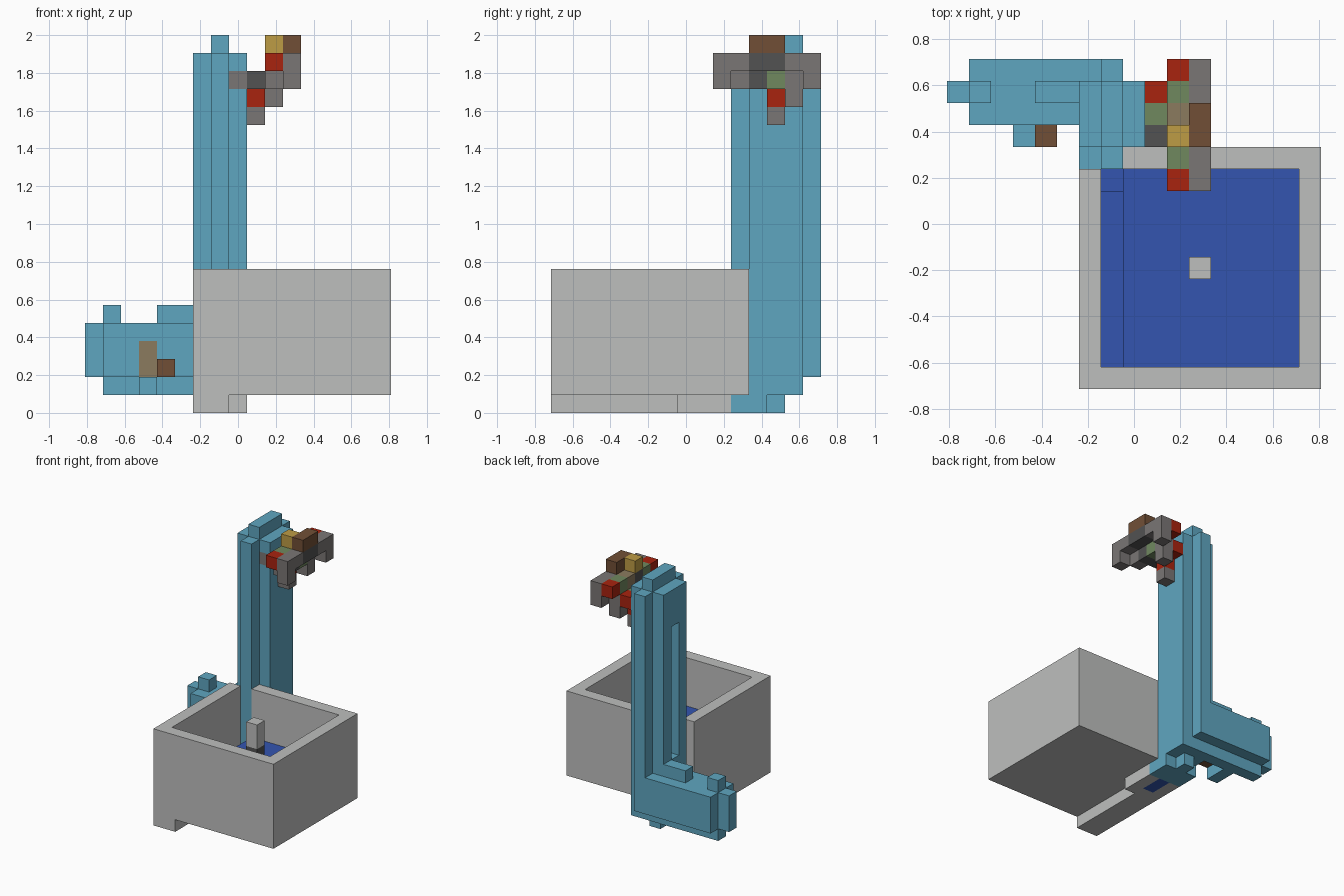
import bpy, bmesh

if "Cube" in bpy.data.objects:
    bpy.data.objects.remove(bpy.data.objects["Cube"], do_unlink=True)

U = 2 / 21                      # edge of one block
PALETTE = {
    "teal": "5fa6c0", "light_grey": "bebfbe", "blue": "3355b0", "brown": "714f36",
    "red": "a9230f", "gold": "bd9c45", "green": "70885f", "dark_grey": "525252",
    "warm_grey": "7a7675", "tan": "8b7b5f"}


def linear(code):
    vals = [int(code[i:i + 2], 16) / 255 for i in (0, 2, 4)]
    return [((v + 0.055) / 1.055) ** 2.4 if v > 0.04 else v / 12.92 for v in vals] + [1]


MATS = {}
for name, code in PALETTE.items():
    m = bpy.data.materials.new(name)
    m.use_nodes = True
    m.diffuse_color = linear(code)
    m.node_tree.nodes["Principled BSDF"].inputs["Base Color"].default_value = linear(code)
    MATS[name] = m

cells = {}                      # block position -> (part, colour)


def fill(part, colour, x, y, z):
    """Fill a range of blocks; each axis is (start, end)."""
    for i in range(*x):
        for j in range(*y):
            for k in range(*z):
                cells[i, j, k] = (part, colour)


def carve(x, y, z):
    for i in range(*x):
        for j in range(*y):
            for k in range(*z):
                cells.pop((i, j, k), None)


def dot(part, colour, x, y, z):
    fill(part, colour, (x, x + 1), (y, y + 1), (z, z + 1))


# open tank with a foot
fill("tank", "light_grey", (6, 17), (0, 11), (1, 8))
carve((7, 16), (1, 10), (2, 8))
carve((6, 7), (10, 11), (1, 8))
fill("tank", "light_grey", (6, 8), (0, 10), (0, 1))
fill("tank", "light_grey", (8, 9), (7, 10), (0, 1))

# water, with a lower channel and a drain
fill("water", "blue", (8, 16), (1, 10), (2, 4))
fill("water", "blue", (7, 8), (1, 9), (2, 3))
fill("water", "blue", (7, 8), (8, 10), (0, 2))

# post in the water
fill("post", "dark_grey", (11, 12), (5, 6), (4, 6))
fill("post", "light_grey", (11, 12), (5, 6), (6, 8))

# tall neck with stepped corners and a side slot
fill("neck", "teal", (6, 7), (11, 14), (1, 20))
fill("neck", "teal", (7, 8), (10, 15), (2, 20))
fill("neck", "teal", (8, 9), (11, 14), (1, 20))
fill("neck", "teal", (7, 8), (11, 14), (20, 21))
fill("neck", "teal", (7, 8), (10, 14), (0, 2))
carve((7, 8), (13, 14), (0, 1))
fill("neck", "teal", (6, 9), (10, 12), (0, 1))
carve((6, 7), (12, 13), (6, 17))
dot("neck", "warm_grey", 8, 11, 18)

# low body reaching to the side
fill("body", "teal", (1, 7), (12, 15), (2, 5))
fill("body", "teal", (1, 6), (13, 14), (1, 2))
fill("body", "teal", (0, 1), (13, 14), (2, 5))
fill("body", "teal", (4, 6), (13, 14), (5, 6))
dot("body", "teal", 1, 13, 5)
fill("body", "teal", (3, 4), (11, 13), (1, 2))
fill("body", "tan", (3, 4), (12, 13), (2, 4))
dot("body", "brown", 4, 11, 2)

# head: outer bar and brow
fill("head", "warm_grey", (11, 12), (9, 15), (19, 20))
fill("head", "dark_grey", (11, 12), (11, 13), (19, 20))
fill("head", "brown", (11, 12), (11, 13), (20, 21))
for y in (9, 14):
    dot("head", "warm_grey", 11, y, 18)

# head: middle row
for y, colour in enumerate(["red", "green", "dark_grey", "tan", "green", "red"], 9):
    dot("head", colour, 10, y, 19)
for y, colour in enumerate(["warm_grey", "dark_grey", "green", "warm_grey"], 10):
    dot("head", colour, 10, y, 18)
dot("head", "gold", 10, 11, 20)
dot("head", "warm_grey", 10, 13, 17)

# head: inner row and chin
for y, colour in enumerate(["dark_grey", "green", "red"], 11):
    dot("head", colour, 9, y, 18)
dot("head", "red", 9, 12, 17)
dot("head", "warm_grey", 9, 12, 16)


def build(part):
    """Make one object from the exposed faces of a part's blocks."""
    bm = bmesh.new()
    names = list(PALETTE)
    used = sorted({c for p, c in cells.values() if p == part}, key=names.index)
    corners = ((0, 0), (1, 0), (1, 1), (0, 1))
    for pos, (owner, colour) in cells.items():
        if owner != part:
            continue
        for axis in range(3):
            for side in (0, 1):
                near = list(pos)
                near[axis] += 2 * side - 1
                if tuple(near) in cells:
                    continue
                verts = []
                for a, b in corners if side else corners[::-1]:
                    p = list(pos)
                    p[axis] += side
                    p[(axis + 1) % 3] += a
                    p[(axis + 2) % 3] += b
                    verts.append(bm.verts.new(
                        ((p[0] - 8.5) * U, (p[1] - 7.5) * U, p[2] * U)))
                bm.faces.new(verts).material_index = used.index(colour)
    bmesh.ops.remove_doubles(bm, verts=bm.verts, dist=U / 100)
    bmesh.ops.dissolve_limit(bm, angle_limit=0.01, verts=bm.verts, edges=bm.edges,
                             delimit={'MATERIAL'})
    mesh = bpy.data.meshes.new(part)
    bm.to_mesh(mesh)
    bm.free()
    for c in used:
        mesh.materials.append(MATS[c])
    bpy.context.collection.objects.link(bpy.data.objects.new(part, mesh))


for part in ("tank", "water", "post", "neck", "body", "head"):
    build(part)
